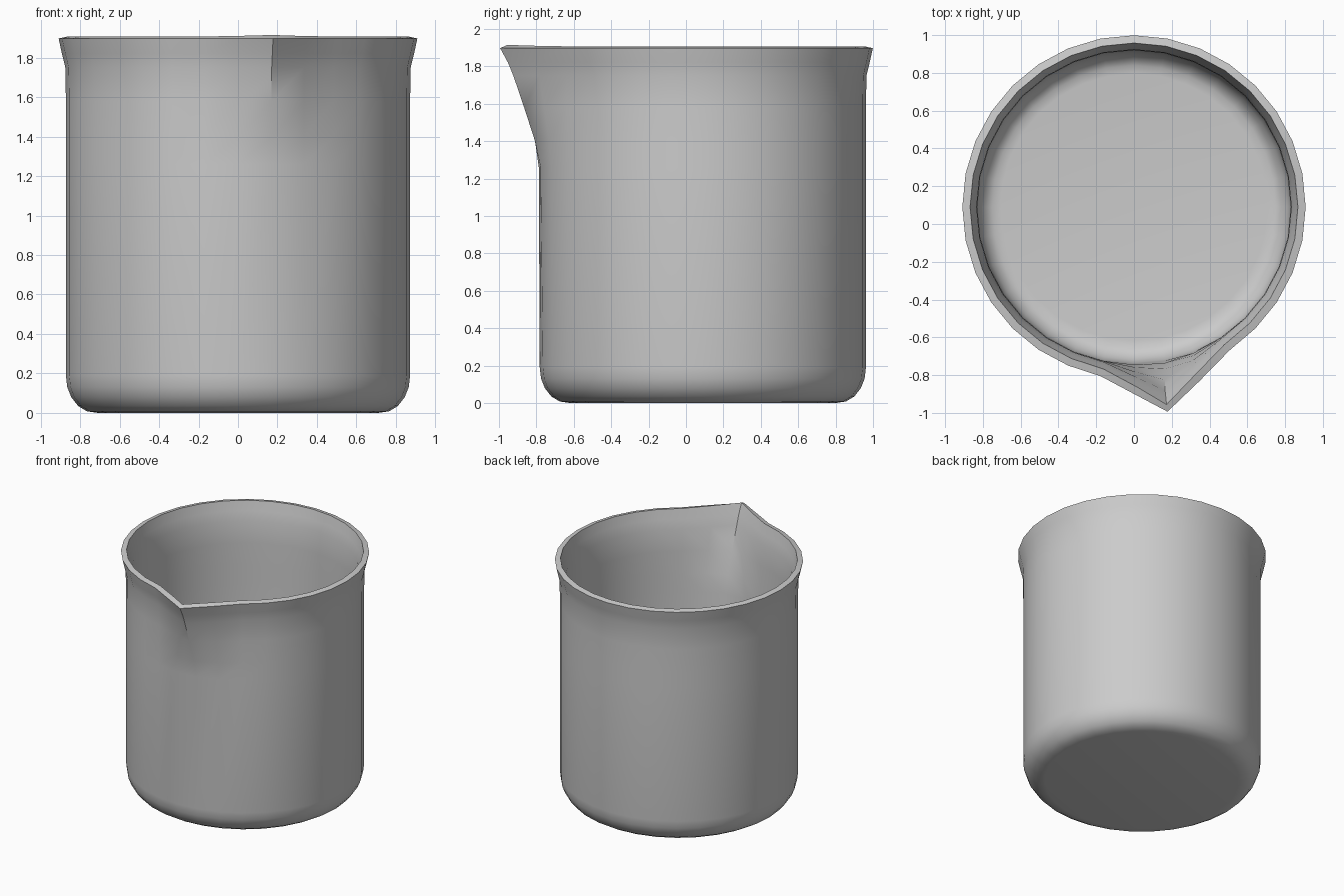
import bpy, bmesh, math

if "Cube" in bpy.data.objects:
    bpy.data.objects.remove(bpy.data.objects["Cube"])

SIDES = 32
CENTRE_Y = 0.09

# Outer profile: radius, height, spout pull at that height
profile = [
    (0.71, 0.0, 0), (0.765, 0.008, 0), (0.81, 0.035, 0), (0.845, 0.08, 0),
    (0.865, 0.13, 0), (0.872, 0.19, 0), (0.872, 1.26, 0.012), (0.872, 1.40, 0.042),
    (0.872, 1.58, 0.10), (0.875, 1.75, 0.155), (0.892, 1.82, 0.167), (0.909, 1.897, 0.192),
]
# Share of the pull for columns beside the spout tip
falloff = {0: 1.0, 1: 0.42, 2: 0.02}
TIP = SIDES * 3 // 4 + 1

bm = bmesh.new()
rings = []
for r, z, pull in profile:
    ring = []
    for i in range(SIDES):
        a = 2 * math.pi * i / SIDES
        y = CENTRE_Y + r * math.sin(a) - pull * falloff.get(abs(i - TIP), 0)
        ring.append(bm.verts.new((r * math.cos(a), y, z)))
    rings.append(ring)

# Flat base and wall
bm.faces.new(list(reversed(rings[0])))
for low, high in zip(rings, rings[1:]):
    for i in range(SIDES):
        j = (i + 1) % SIDES
        bm.faces.new((low[i], low[j], high[j], high[i]))

mesh = bpy.data.meshes.new("beaker")
bm.to_mesh(mesh)
bm.free()
beaker = bpy.data.objects.new("beaker", mesh)
bpy.context.collection.objects.link(beaker)

# Wall thickness, grown inward
wall = beaker.modifiers.new("wall", 'SOLIDIFY')
wall.thickness = 0.042
wall.offset = -1

bpy.context.view_layer.objects.active = beaker
beaker.select_set(True)
bpy.ops.object.modifier_apply(modifier="wall")
bpy.ops.object.shade_smooth_by_angle(angle=math.radians(50))
